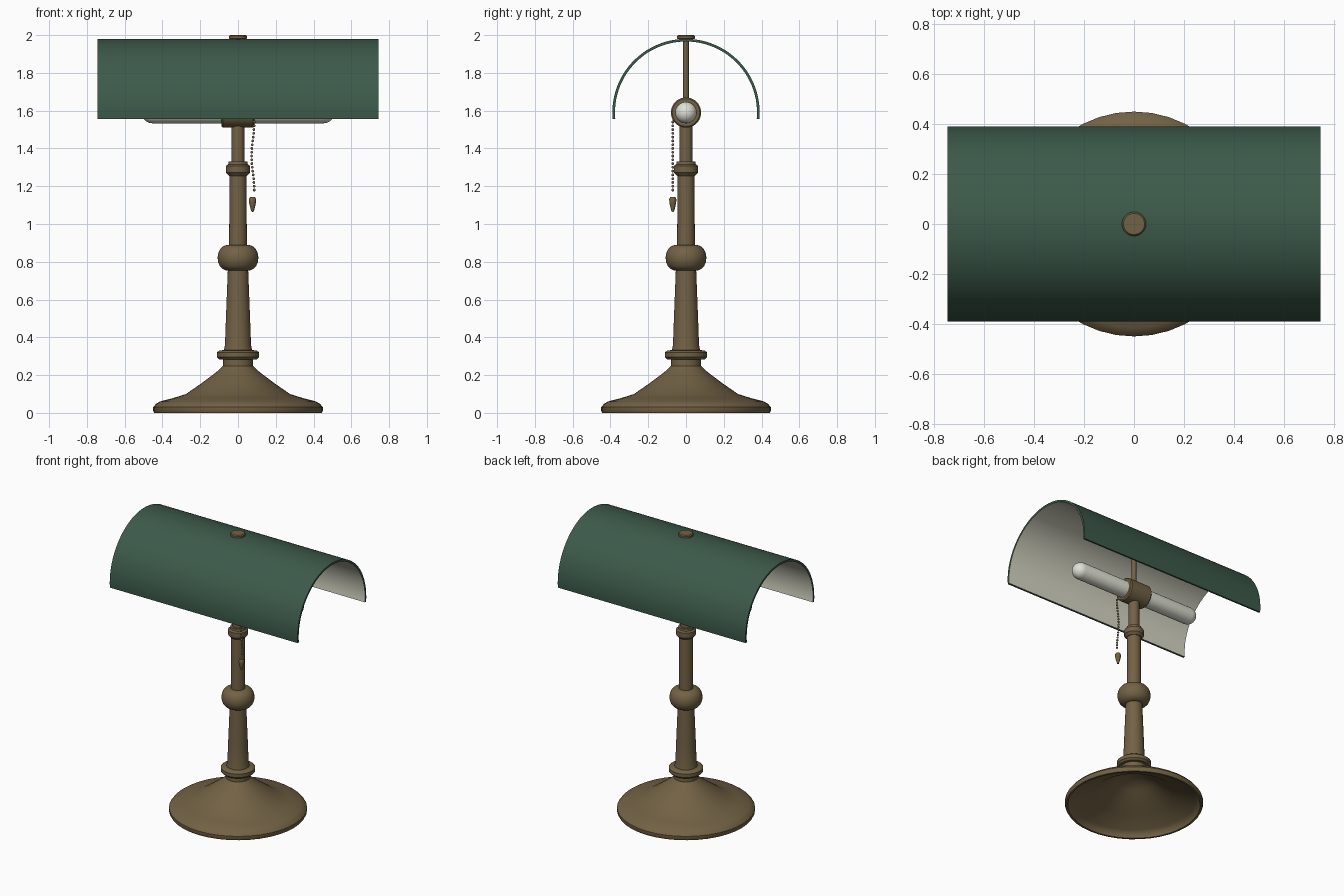
import bpy, bmesh, math
from mathutils import Matrix, Vector

if "Cube" in bpy.data.objects:
    bpy.data.objects.remove(bpy.data.objects["Cube"])


def material(name, rgb):
    m = bpy.data.materials.new(name)
    m.diffuse_color = (*rgb, 1)
    m.use_nodes = True
    m.node_tree.nodes["Principled BSDF"].inputs["Base Color"].default_value = m.diffuse_color
    return m


BRASS = material("aged brass", (0.17, 0.122, 0.059))
GREEN = material("dark green", (0.045, 0.102, 0.068))
CREAM = material("cream lining", (0.68, 0.68, 0.56))
GLASS = material("white glass", (0.75, 0.76, 0.66))


def finish(name, bm, mats, angle=35):
    bmesh.ops.recalc_face_normals(bm, faces=bm.faces)
    me = bpy.data.meshes.new(name)
    bm.to_mesh(me)
    bm.free()
    for m in mats:
        me.materials.append(m)
    ob = bpy.data.objects.new(name, me)
    bpy.context.collection.objects.link(ob)
    bpy.ops.object.select_all(action='DESELECT')
    ob.select_set(True)
    bpy.context.view_layer.objects.active = ob
    bpy.ops.object.shade_smooth_by_angle(angle=math.radians(angle))
    return ob


def lathe(name, profile, mat, loc=(0, 0, 0), axis='Z', segs=40, angle=35):
    """Spin (radius, height) points about z; optionally lay the result along x."""
    bm = bmesh.new()
    vs = [bm.verts.new((r, 0, z)) for r, z in profile]
    es = [bm.edges.new(p) for p in zip(vs, vs[1:])]
    bmesh.ops.spin(bm, geom=vs + es, cent=(0, 0, 0), axis=(0, 0, 1),
                   angle=2 * math.pi, steps=segs)
    bmesh.ops.remove_doubles(bm, verts=bm.verts, dist=1e-5)
    if axis == 'X':
        bm.transform(Matrix.Rotation(math.pi / 2, 4, 'Y'))
    bm.transform(Matrix.Translation(Vector(loc)))
    return finish(name, bm, [mat], angle)


# Hollow flared base
lathe("base", [(0, 0.215), (0.05, 0.21), (0.12, 0.18), (0.26, 0.085), (0.40, 0.045),
               (0.425, 0.02), (0.43, 0), (0.444, 0), (0.449, 0.01), (0.449, 0.03),
               (0.435, 0.047), (0.415, 0.06), (0.345, 0.078), (0.275, 0.10),
               (0.20, 0.152), (0.13, 0.204), (0.10, 0.228), (0.08, 0.248),
               (0.08, 0.29), (0, 0.29)], BRASS)

# Ring above the base
lathe("base_ring", [(0, 0.283), (0.10, 0.283), (0.112, 0.295), (0.112, 0.32),
                    (0.10, 0.33), (0.08, 0.332), (0, 0.332)], BRASS)

# Stem in three diameters
lathe("lower_stem", [(0, 0.33), (0.075, 0.33), (0.069, 0.36), (0.064, 0.5),
                     (0.053, 0.78), (0, 0.78)], BRASS)
lathe("middle_stem", [(0, 0.86), (0.047, 0.86), (0.045, 1.27), (0, 1.27)], BRASS)
lathe("upper_stem", [(0, 1.3), (0.035, 1.3), (0.035, 1.55), (0, 1.55)], BRASS)

# Flattened ball
ball = [(0, 0.753), (0.06, 0.753)]
for i in range(9):
    a = math.radians(-80 + 20 * i)
    ball.append((0.06 + 0.048 * math.cos(a), 0.821 + 0.066 * math.sin(a)))
lathe("stem_ball", ball + [(0.06, 0.889), (0, 0.889)], BRASS)

# Collar
lathe("stem_collar", [(0, 1.255), (0.048, 1.255), (0.064, 1.272), (0.064, 1.308),
                      (0.052, 1.316), (0.05, 1.33), (0, 1.33)], BRASS)

# Socket, lying along x
lathe("socket", [(0, -0.087), (0.073, -0.087), (0.08, -0.08), (0.08, 0.08),
                 (0.073, 0.087), (0, 0.087)], BRASS, (0, 0, 1.59), 'X')

# Tube bulb with rounded ends
R, L = 0.057, 0.51
cap = [(R * math.sin(math.radians(a)), L - R + R * math.cos(math.radians(a)))
       for a in range(0, 91, 15)]
lathe("tube_bulb", cap + [(r, -z) for r, z in reversed(cap)], GLASS,
      (0, 0, 1.59), 'X')

# Rod and cap holding the shade
lathe("shade_rod", [(0, 1.62), (0.015, 1.62), (0.015, 1.98), (0, 1.98)], BRASS, segs=16)
lathe("shade_cap", [(0, 1.965), (0.038, 1.965), (0.038, 1.978), (0.048, 1.982),
                    (0.048, 1.994), (0.042, 2.0), (0, 2.0)], BRASS)

# Half-round shade: green outside and rim, cream inside
bm = bmesh.new()
N, HALF, ZC = 48, 0.745, 1.59
rings = []
for i in range(N + 1):
    a = math.radians(-5.2 + 190.4 * i / N)
    rings.append([bm.verts.new((x, r * math.cos(a), ZC + r * math.sin(a)))
                  for x, r in ((-HALF, 0.39), (HALF, 0.39), (HALF, 0.376), (-HALF, 0.376))])
for p, q in zip(rings, rings[1:]):
    for k in range(4):
        j = (k + 1) % 4
        bm.faces.new((p[k], p[j], q[j], q[k])).material_index = 1 if k == 2 else 0
bm.faces.new(rings[0])
bm.faces.new(rings[-1])
finish("shade", bm, [GREEN, CREAM])

# Beaded pull chain with a gentle wave
bm = bmesh.new()
BEADS = 19
for i in range(BEADS):
    t = i / (BEADS - 1)
    pos = (0.079 + 0.007 * math.cos(2 * math.pi * t), -0.07, 1.54 - 0.36 * t)
    bmesh.ops.create_uvsphere(bm, u_segments=10, v_segments=6, radius=0.0075,
                              matrix=Matrix.Translation(pos))
finish("pull_chain", bm, [BRASS], 60)

# Teardrop pull
lathe("chain_pull", [(0, 1.142), (0.014, 1.142), (0.019, 1.132), (0.018, 1.112),
                     (0.010, 1.078), (0.006, 1.066), (0, 1.064)],
      BRASS, (0.077, -0.07, 0), segs=16)
